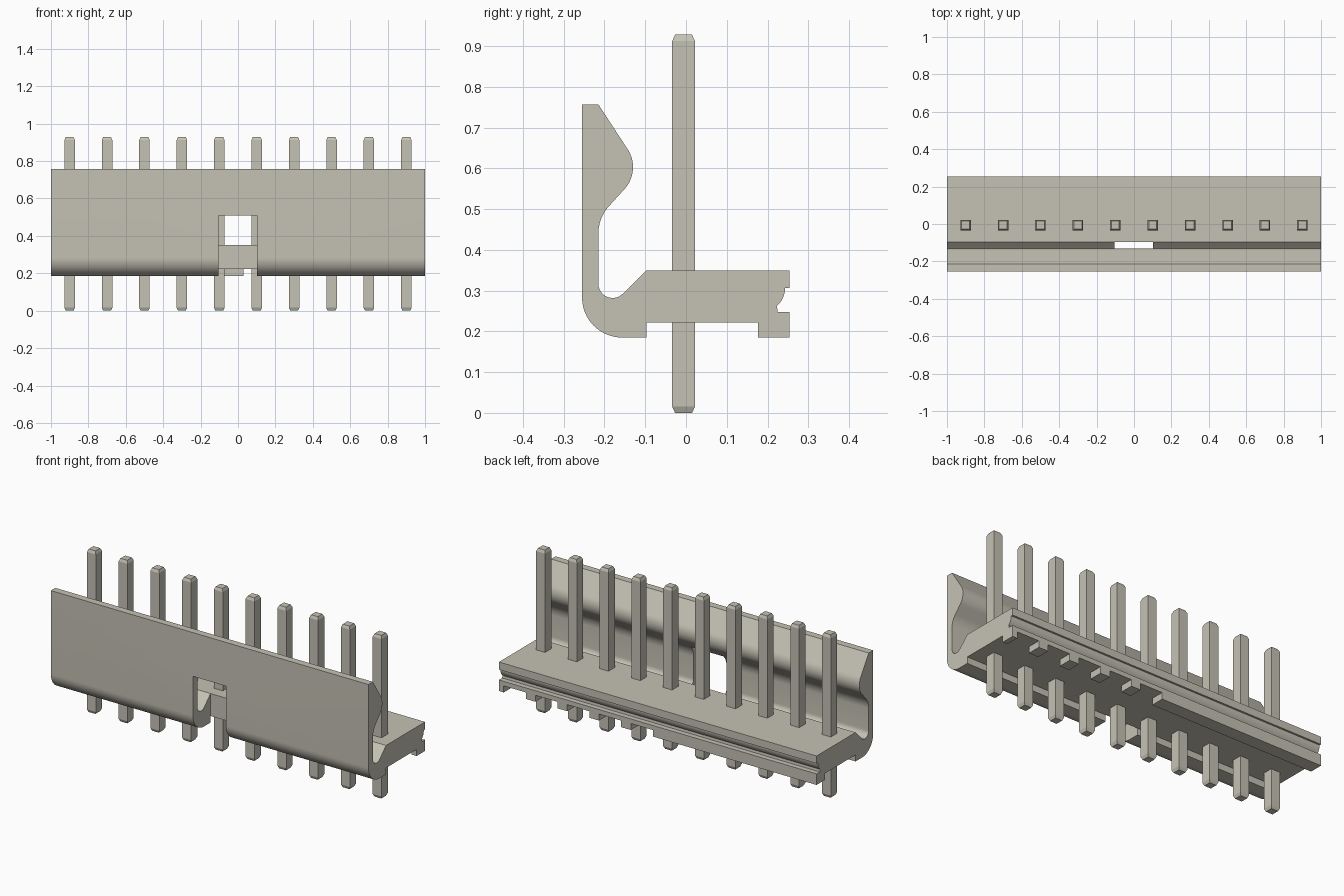
import bpy, bmesh
from math import sin, cos, radians

cube = bpy.data.objects.get("Cube")
if cube:
    bpy.data.objects.remove(cube, do_unlink=True)

COLOUR = (0.56, 0.54, 0.46, 1)
stone = bpy.data.materials.new("warm_grey")
stone.use_nodes = True
stone.diffuse_color = COLOUR
stone.node_tree.nodes["Principled BSDF"].inputs["Base Color"].default_value = COLOUR


def make_object(name, bm):
    bmesh.ops.recalc_face_normals(bm, faces=bm.faces)
    mesh = bpy.data.meshes.new(name)
    bm.to_mesh(mesh)
    bm.free()
    mesh.materials.append(stone)
    obj = bpy.data.objects.new(name, mesh)
    bpy.context.collection.objects.link(obj)
    return obj


def arc(cy, cz, r, start, end, steps=12):
    angles = [radians(start + (end - start) * i / steps) for i in range(steps + 1)]
    return [(cy + r * cos(a), cz + r * sin(a)) for a in angles]


def add_box(bm, x, y, z):
    corners = bmesh.ops.create_cube(bm, size=1)["verts"]
    for v in corners:
        v.co = [lo + (hi - lo) * (c + 0.5) for c, (lo, hi) in zip(v.co, (x, y, z))]


# Housing: side profile (y, z) swept along x
profile = [(0.254, 0.35), (0.254, 0.307)]
profile += arc(0.183, 0.307, 0.06, 0, -48, 8)            # rear groove
profile += [(0.225, 0.248), (0.254, 0.248), (0.254, 0.185), (0.177, 0.185),
            (0.177, 0.222), (-0.097, 0.222), (-0.097, 0.185)]
profile += arc(-0.157, 0.283, 0.098, 270, 180, 16)       # outer bend
profile += [(-0.255, 0.757), (-0.215, 0.757)]
profile += arc(-0.21, 0.603, 0.08, 34.5, -45, 16)        # latch bump
profile += arc(-0.115, 0.44, 0.1, 135, 180)              # below the bump
profile += arc(-0.18, 0.317, 0.035, 180, 315)            # inner bend
profile += [(-0.097, 0.35)]

bm = bmesh.new()
end_face = bm.faces.new([bm.verts.new((-1, y, z)) for y, z in profile])
swept = bmesh.ops.extrude_face_region(bm, geom=[end_face], use_keep_orig=True)
moved = [g for g in swept["geom"] if isinstance(g, bmesh.types.BMVert)]
bmesh.ops.translate(bm, verts=moved, vec=(2, 0, 0))
housing = make_object("housing", bm)

# Cutters: centre window and the gaps in one half of the rear rail
bm = bmesh.new()
add_box(bm, (-0.105, 0.102), (-0.4, -0.097), (0.1, 0.508))
for i in range(5):
    x = 0.1 + 0.2 * i
    add_box(bm, (x - 0.07, x + 0.07), (0.15, 0.3), (0.1, 0.222))
cutter = make_object("housing_cutter", bm)
cutter.hide_render = True

cut = housing.modifiers.new("cut", "BOOLEAN")
cut.object = cutter
cut.operation = "DIFFERENCE"
cut.solver = "EXACT"
bpy.ops.object.select_all(action="DESELECT")
bpy.context.view_layer.objects.active = housing
housing.select_set(True)
bpy.ops.object.modifier_apply(modifier="cut")
bpy.data.objects.remove(cutter, do_unlink=True)
bpy.ops.object.shade_smooth_by_angle(angle=radians(25))

# Pins: square posts with tapered ends
HALF, TIP, TAPER, TOP = 0.028, 0.021, 0.016, 0.928
for i in range(10):
    x, y = -0.9 + 0.2 * i, -0.006
    bm = bmesh.new()
    rings = []
    for z, h in ((0, TIP), (TAPER, HALF), (TOP - TAPER, HALF), (TOP, TIP)):
        rings.append([bm.verts.new((x + sx * h, y + sy * h, z))
                      for sx, sy in ((-1, -1), (1, -1), (1, 1), (-1, 1))])
    for low, high in zip(rings, rings[1:]):
        for k in range(4):
            n = (k + 1) % 4
            bm.faces.new((low[k], low[n], high[n], high[k]))
    bm.faces.new(rings[0])
    bm.faces.new(rings[-1])
    make_object(f"pin_{i + 1}", bm)
